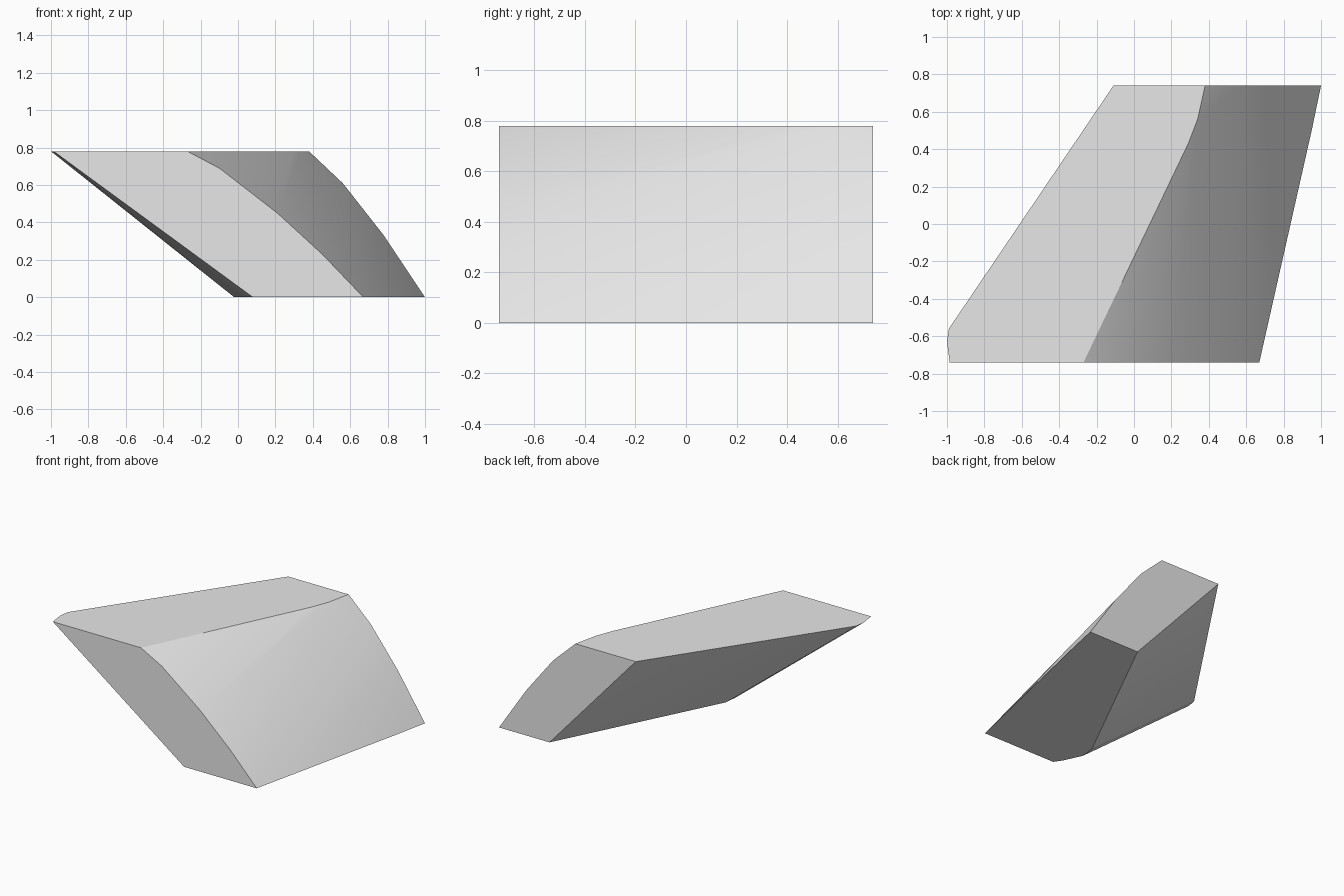
import bpy
import bmesh
import math

cube = bpy.data.objects.get("Cube")
if cube:
    bpy.data.objects.remove(cube, do_unlink=True)

HEIGHT, DEPTH = 0.78, 0.74

# Outlines of the flat ends, as (x, y)
bottom = [(0.08, -DEPTH), (0.04, -0.68), (-0.02, -0.55), (-0.01, -0.45), (0.59, DEPTH),
          (1.0, DEPTH), (0.95, 0.5), (0.67, -DEPTH)]
top = [(-0.985, -DEPTH), (-1.0, -0.63), (-0.99, -0.56), (-0.11, DEPTH),
       (0.38, DEPTH), (0.34, 0.56), (0.29, 0.43), (-0.27, -DEPTH)]

# Curved shoulder on the front and back faces, as (x, z)
front_curve = [(0.45, 0.23), (0.21, 0.45), (-0.1, 0.69)]
back_curve = [(0.78, 0.33), (0.56, 0.61)]

points = [(x, y, 0) for x, y in bottom]
points += [(x, y, HEIGHT) for x, y in top]
points += [(x, -DEPTH, z) for x, z in front_curve]
points += [(x, DEPTH, z) for x, z in back_curve]

# Solid skin stretched over the outlines
bm = bmesh.new()
for p in points:
    bm.verts.new(p)
bmesh.ops.convex_hull(bm, input=bm.verts[:])
bmesh.ops.delete(bm, geom=[v for v in bm.verts if not v.link_faces], context='VERTS')
bmesh.ops.dissolve_limit(bm, angle_limit=math.radians(0.3),
                         verts=bm.verts[:], edges=bm.edges[:])
bmesh.ops.recalc_face_normals(bm, faces=bm.faces[:])

mesh = bpy.data.meshes.new("slanted_block")
bm.to_mesh(mesh)
bm.free()
block = bpy.data.objects.new("slanted_block", mesh)
bpy.context.collection.objects.link(block)

# Plain grey surface
grey = bpy.data.materials.new("light_grey")
grey.use_nodes = True
colour = (0.8, 0.8, 0.8, 1)
grey.diffuse_color = colour
grey.node_tree.nodes["Principled BSDF"].inputs["Base Color"].default_value = colour
mesh.materials.append(grey)

# Soft shoulder, crisp rims
bpy.ops.object.select_all(action='DESELECT')
block.select_set(True)
bpy.context.view_layer.objects.active = block
bpy.ops.object.shade_smooth_by_angle(angle=math.radians(30))
